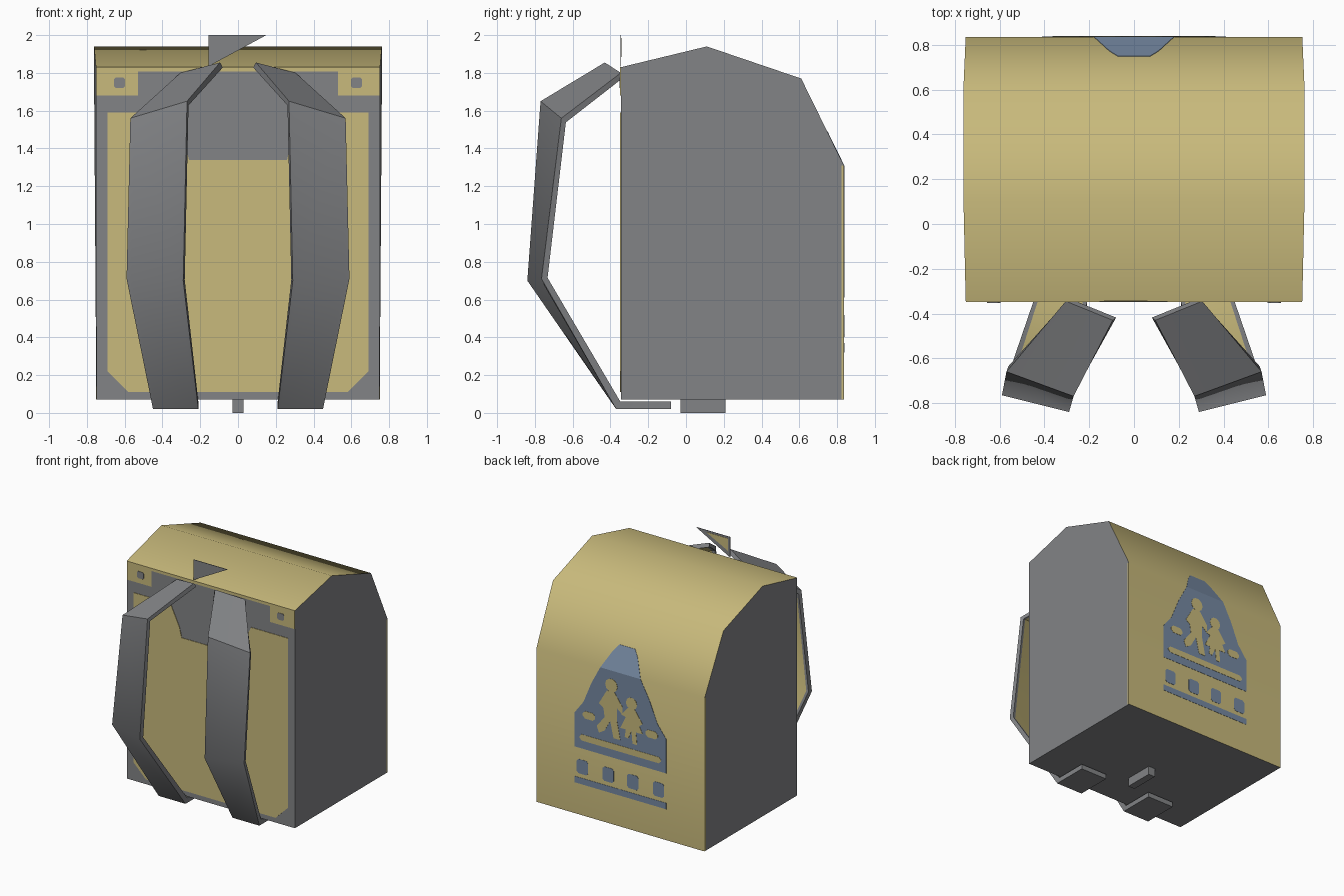
import bpy, bmesh, math
from mathutils import Vector

if "Cube" in bpy.data.objects:
    bpy.data.objects.remove(bpy.data.objects["Cube"])


def material(name, rgb):
    m = bpy.data.materials.new(name)
    m.diffuse_color = (*rgb, 1)
    m.use_nodes = True
    m.node_tree.nodes["Principled BSDF"].inputs["Base Color"].default_value = m.diffuse_color
    return m


GREY = material("grey fabric", (0.225, 0.23, 0.24))
TAN = material("tan fabric", (0.58, 0.49, 0.20))
BLUE = material("faded blue print", (0.18, 0.25, 0.36))


def finish(name, bm, mats, smooth=None):
    bmesh.ops.recalc_face_normals(bm, faces=bm.faces)
    me = bpy.data.meshes.new(name)
    bm.to_mesh(me)
    bm.free()
    for m in mats:
        me.materials.append(m)
    ob = bpy.data.objects.new(name, me)
    bpy.context.collection.objects.link(ob)
    if smooth:
        bpy.ops.object.select_all(action='DESELECT')
        ob.select_set(True)
        bpy.context.view_layer.objects.active = ob
        bpy.ops.object.shade_smooth_by_angle(angle=math.radians(smooth))
    return ob


def loft(bm, rings):
    """Skin closed rings of equal length and cap both ends; returns side faces by ring index."""
    vs = [[bm.verts.new(p) for p in r] for r in rings]
    n = len(vs[0])
    sides = {j: [] for j in range(n)}
    for a, b in zip(vs, vs[1:]):
        for j in range(n):
            k = (j + 1) % n
            sides[j].append(bm.faces.new((a[j], a[k], b[k], b[j])))
    bm.faces.new(vs[0])
    bm.faces.new(vs[-1])
    return sides


def box(name, lo, hi, mat):
    bm = bmesh.new()
    (x0, y0, z0), (x1, y1, z1) = lo, hi
    loft(bm, [[(x0, y0, z), (x1, y0, z), (x1, y1, z), (x0, y1, z)] for z in (z0, z1)])
    return finish(name, bm, [mat])


def plate(name, pts, y, mat, t=0.004):
    """Thin plate from an x-z outline; y may be a number or a function of z."""
    f = y if callable(y) else (lambda z: y)
    bm = bmesh.new()
    loft(bm, [[(x, f(z) + d, z) for x, z in pts] for d in (0, t)])
    return finish(name, bm, [mat])


def sym(half):
    return half + [(-x, z) for x, z in reversed(half)]


def rect(cx, cz, w, h, c=0.0):
    """Rectangle outline with optional chamfer c."""
    w, h = w / 2, h / 2
    if not c:
        return [(cx - w, cz - h), (cx + w, cz - h), (cx + w, cz + h), (cx - w, cz + h)]
    return [(cx + a, cz + b) for a, b in (
        (-w + c, -h), (w - c, -h), (w, -h + c), (w, h - c),
        (w - c, h), (-w + c, h), (-w, h - c), (-w, -h + c))]


def disc(cx, cz, r):
    return [(cx + r * math.cos(i * math.tau / 10), cz + r * math.sin(i * math.tau / 10)) for i in range(10)]


# Body with arched lid, slightly wider at the crown
profile = [(-0.345, 0.07, 0.75), (0.836, 0.07, 0.75), (0.836, 1.31, 0.752),
           (0.61, 1.77, 0.762), (0.11, 1.94, 0.762), (-0.345, 1.83, 0.752)]
bm = bmesh.new()
loft(bm, [[(s * w, y, z) for y, z, w in profile] for s in (-1, 1)])
bmesh.ops.recalc_face_normals(bm, faces=bm.faces)
for f in bm.faces:
    f.material_index = int(f.normal.z > 0.1 and abs(f.normal.x) < 0.5 or f.normal.y > 0.5)
finish("pack_body", bm, [GREY, TAN], 50)

# Tan trim along the back edges of both sides
box("back_edge_trim", (-0.753, 0.822, 0.072), (0.753, 0.835, 1.31), TAN)

# Front panel with a grey notch between the straps
FRONT = -0.349
plate("front_panel", sym([(0.26, 1.34), (0.28, 1.42), (0.36, 1.59), (0.69, 1.59),
                          (0.69, 0.22), (0.58, 0.11)]), FRONT, TAN)
plate("front_top_strip", rect(0, 1.819, 1.06, 0.022), FRONT, TAN)
for s, side in ((1, "right"), (-1, "left")):
    plate(side + "_front_tab", rect(s * 0.64, 1.755, 0.22, 0.15), FRONT, TAN)
    plate(side + "_tab_stud", rect(s * 0.627, 1.748, 0.06, 0.055, 0.01), FRONT - 0.003, GREY)

# Shoulder straps: twisted bands, grey outside and tan lining inside
# station: inner edge, outer edge, thickness offset
stations = [((0.21, -0.08, 0.02), (0.45, -0.08, 0.02), (0, 0, 0.04)),
            ((0.21, -0.37, 0.02), (0.45, -0.37, 0.02), (0, 0.022, 0.04)),
            ((0.29, -0.84, 0.70), (0.59, -0.765, 0.71), (-0.008, 0.032, 0.005)),
            ((0.27, -0.77, 1.65), (0.57, -0.66, 1.56), (-0.008, 0.024, -0.022)),
            ((0.095, -0.43, 1.855), (0.305, -0.345, 1.80), (-0.015, 0.012, -0.026))]
for s, side in ((1, "right"), (-1, "left")):
    bm = bmesh.new()
    rings = []
    for a, b, off in stations:
        a, b, off = Vector(a), Vector(b), Vector(off)
        outer = [a.lerp(b, t) for t in (0, 0.08, 0.92, 1)]
        ring = outer + [p + off for p in reversed(outer)]
        rings.append([(s * p.x, p.y, p.z) for p in ring])
    for f in loft(bm, rings)[5]:
        f.material_index = 1
    finish(side + "_shoulder_strap", bm, [GREY, TAN], 50)

# Small buckle under the base
box("base_buckle", (-0.03, -0.03, 0), (0.03, 0.21, 0.072), GREY)

# Triangular grab loop above the front edge
plate("grab_loop", [(-0.155, 1.835), (-0.155, 2.0), (0.15, 2.0)], -0.347, GREY)
plate("grab_loop_lining", [(-0.135, 1.885), (-0.135, 1.985), (0.06, 1.985)], -0.344, TAN, 0.003)


# Printed picture on the back: gabled shape folding over the lid's slope
def back(z):
    return 0.834 - max(0, z - 1.31) * 0.49


plate("print_house", sym([(0.41, 0.61), (0.41, 0.885), (0.33, 0.99), (0.26, 1.16), (0.18, 1.31)]), back, BLUE)
plate("print_gable", sym([(0.18, 1.31), (0.11, 1.44), (0.07, 1.49)]), back, BLUE)
plate("print_base_stripe", rect(0, 0.345, 0.82, 0.05), back, BLUE)
for i, x in enumerate((-0.34, -0.11, 0.11, 0.34)):
    plate(f"print_square_{i}", rect(x, 0.46, 0.1, 0.115, 0.015), back, BLUE)

# Tan shapes left open in the print
TOP = 0.836
plate("print_slit", rect(0, 0.70, 0.73, 0.05, 0.02), TOP, TAN)
for i, x in enumerate((-0.28, 0.28)):
    plate(f"print_pill_{i}", rect(x, 0.89, 0.11, 0.06, 0.02), TOP, TAN)
plate("tall_figure_head", disc(0.08, 1.19, 0.055), TOP, TAN)
plate("tall_figure_body", [(0.05, 1.14), (0.12, 1.14), (0.19, 1.02), (0.15, 0.99), (0.14, 0.92),
                           (0.21, 0.83), (0.19, 0.78), (0.14, 0.81), (0.09, 0.90), (0.06, 0.77),
                           (0.0, 0.77), (0.03, 0.92), (0.03, 1.02), (-0.02, 0.98), (-0.02, 1.04)], TOP, TAN)
plate("small_figure_head", disc(-0.1, 1.09, 0.05), TOP, TAN)
plate("small_figure_body", [(-0.07, 1.05), (-0.13, 1.05), (-0.2, 0.95), (-0.17, 0.93), (-0.2, 0.87),
                            (-0.14, 0.87), (-0.15, 0.77), (-0.11, 0.77), (-0.1, 0.87), (-0.07, 0.8),
                            (-0.04, 0.81), (-0.05, 0.87), (0.0, 0.87), (-0.05, 0.97), (-0.01, 0.98)], TOP, TAN)
